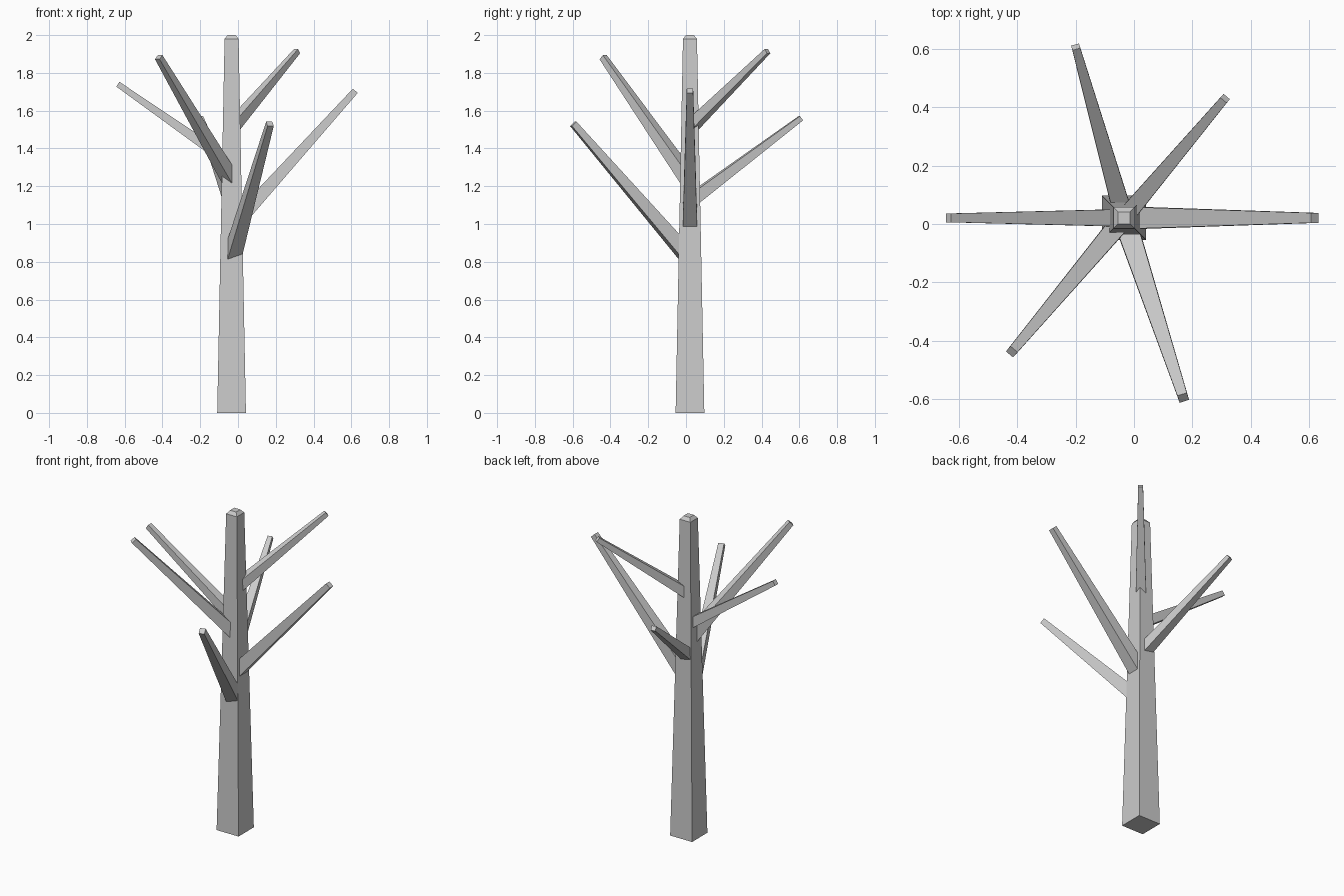
import bpy
import bmesh
import math
from mathutils import Vector

if "Cube" in bpy.data.objects:
    bpy.data.objects.remove(bpy.data.objects["Cube"])

CENTRE = Vector((-0.034, 0.021, 0))


def square_loft(name, sections):
    """Skin square rings given as (centre, side axis, up axis, half width)."""
    bm = bmesh.new()
    rings = []
    for c, a, b, h in sections:
        rings.append([bm.verts.new(c + a * h * i + b * h * j)
                      for i, j in ((-1, -1), (1, -1), (1, 1), (-1, 1))])
    for lo, hi in zip(rings, rings[1:]):
        for k in range(4):
            n = (k + 1) % 4
            bm.faces.new((lo[k], lo[n], hi[n], hi[k]))
    bm.faces.new(rings[0][::-1])
    bm.faces.new(rings[-1])
    bmesh.ops.recalc_face_normals(bm, faces=bm.faces)
    mesh = bpy.data.meshes.new(name)
    bm.to_mesh(mesh)
    bm.free()
    obj = bpy.data.objects.new(name, mesh)
    bpy.context.collection.objects.link(obj)
    return obj


# Tapered trunk with a small bevelled cap
X, Y = Vector((1, 0, 0)), Vector((0, 1, 0))
square_loft("trunk", [(CENTRE + Vector((0, 0, z)), X, Y, h)
                      for z, h in ((0, 0.076), (1.98, 0.037), (2.0, 0.021))])


# Branches: angle, start height, tip reach, tip height, half widths
BRANCHES = [
    (-71.8, 0.815, 0.65, 1.53, 0.039, 0.017),
    (0, 0.98, 0.655, 1.705, 0.039, 0.017),
    (105.8, 1.12, 0.61, 1.56, 0.033, 0.014),
    (230, 1.225, 0.60, 1.883, 0.035, 0.016),
    (180, 1.32, 0.602, 1.74, 0.030, 0.015),
    (49.8, 1.51, 0.537, 1.915, 0.030, 0.014),
]

for n, (deg, z0, reach, z1, h0, h1) in enumerate(BRANCHES, 1):
    t = math.radians(deg)
    out = Vector((math.cos(t), math.sin(t), 0))
    start = CENTRE + Vector((0, 0, z0))
    tip = CENTRE + out * reach + Vector((0, 0, z1))
    side = Vector((-out.y, out.x, 0))
    up = (tip - start).normalized().cross(side)
    square_loft(f"branch_{n}", [(start, side, up, h0), (tip, side, up, h1)])
